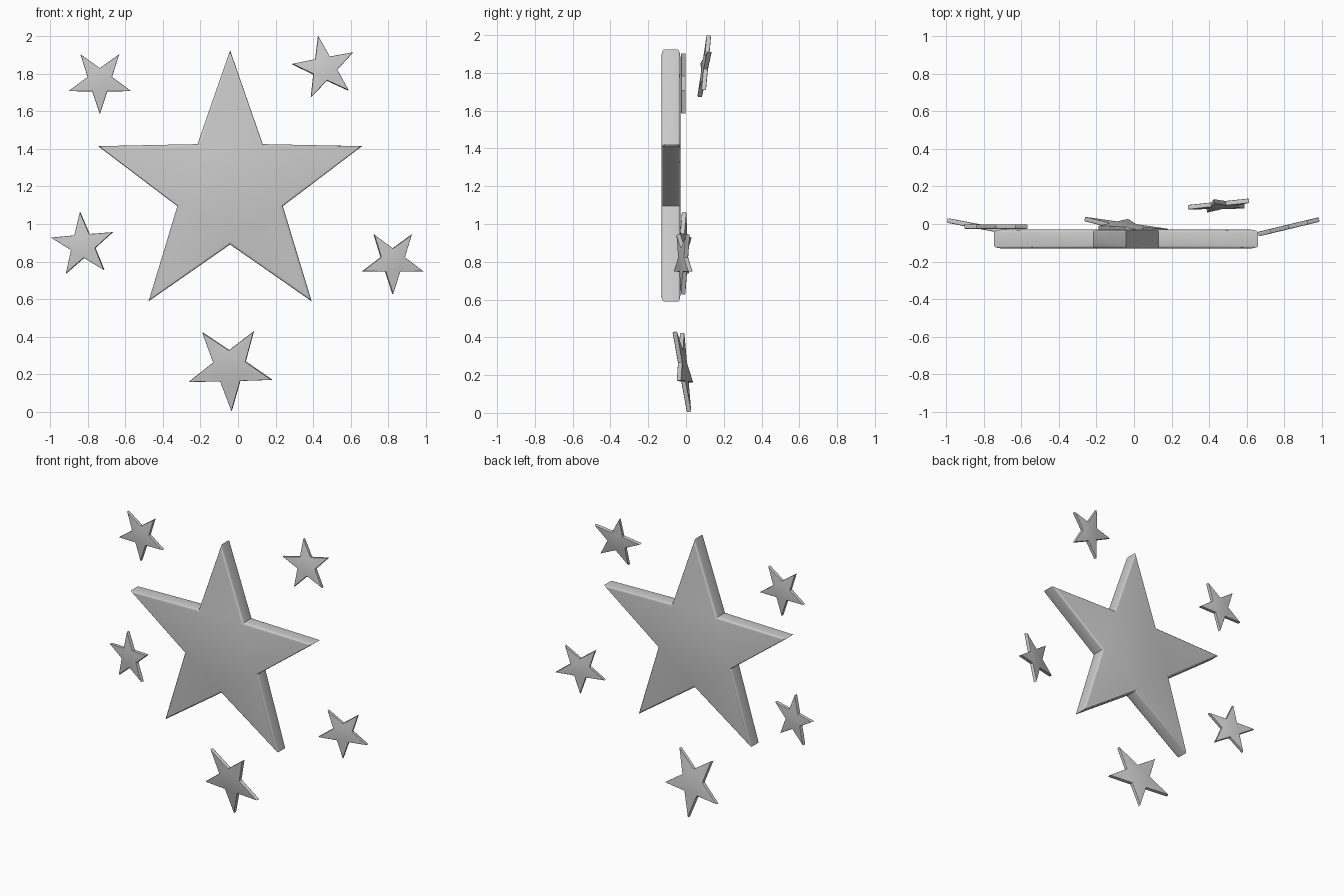
import bpy, bmesh, math
from mathutils import Vector, Matrix

if "Cube" in bpy.data.objects:
    bpy.data.objects.remove(bpy.data.objects["Cube"])


def star(name, centre, radius, angle, depth, bevel, ratio=0.39, slope=(0, 0)):
    """Extruded five-pointed star facing -y; slope = (dy/dx, dy/dz) of its plane."""
    bm = bmesh.new()
    verts = []
    for i in range(10):
        r = radius * (ratio if i % 2 else 1)
        a = math.radians(angle + 36 * i)
        verts.append(bm.verts.new((r * math.cos(a), -depth / 2, r * math.sin(a))))
    face = bm.faces.new(verts)
    res = bmesh.ops.extrude_face_region(bm, geom=[face])
    bmesh.ops.translate(bm, vec=(0, depth, 0),
                        verts=[g for g in res["geom"] if isinstance(g, bmesh.types.BMVert)])
    bmesh.ops.recalc_face_normals(bm, faces=bm.faces)
    # round only the rims of the two flat faces
    rims = [e for e in bm.edges if abs(e.verts[0].co.y - e.verts[1].co.y) < 1e-6]
    bmesh.ops.bevel(bm, geom=rims, offset=bevel, segments=3, profile=0.5, affect='EDGES')
    mesh = bpy.data.meshes.new(name)
    bm.to_mesh(mesh)
    bm.free()
    ob = bpy.data.objects.new(name, mesh)
    bpy.context.collection.objects.link(ob)
    normal = Vector((-slope[0], 1, -slope[1])).normalized()
    tilt = Vector((0, 1, 0)).rotation_difference(normal).to_matrix().to_4x4()
    ob.matrix_world = Matrix.Translation(centre) @ tilt
    bpy.context.view_layer.objects.active = ob
    ob.select_set(True)
    bpy.ops.object.shade_smooth_by_angle(angle=math.radians(35))
    ob.select_set(False)
    return ob


# large central star
star("large_star", (-0.042, -0.08, 1.186), 0.738, 90, 0.10, 0.014, ratio=0.40)

# small stars scattered around it: name, centre, radius, angle, slope
small = [
    ("small_star_top_left", (-0.735, -0.014, 1.761), 0.176, 270, (0, 0)),
    ("small_star_top_right", (0.46, 0.10, 1.829), 0.175, 101, (0.08, 0.14)),
    ("small_star_left", (-0.825, -0.013, 0.888), 0.176, 95, (-0.19, 0)),
    ("small_star_right", (0.823, -0.015, 0.802), 0.175, 270, (0.24, 0)),
    ("small_star_bottom", (-0.044, -0.015, 0.238), 0.235, 272, (-0.14, -0.14)),
]
for name, centre, radius, angle, slope in small:
    star(name, centre, radius, angle, 0.025, 0.004, slope=slope)
